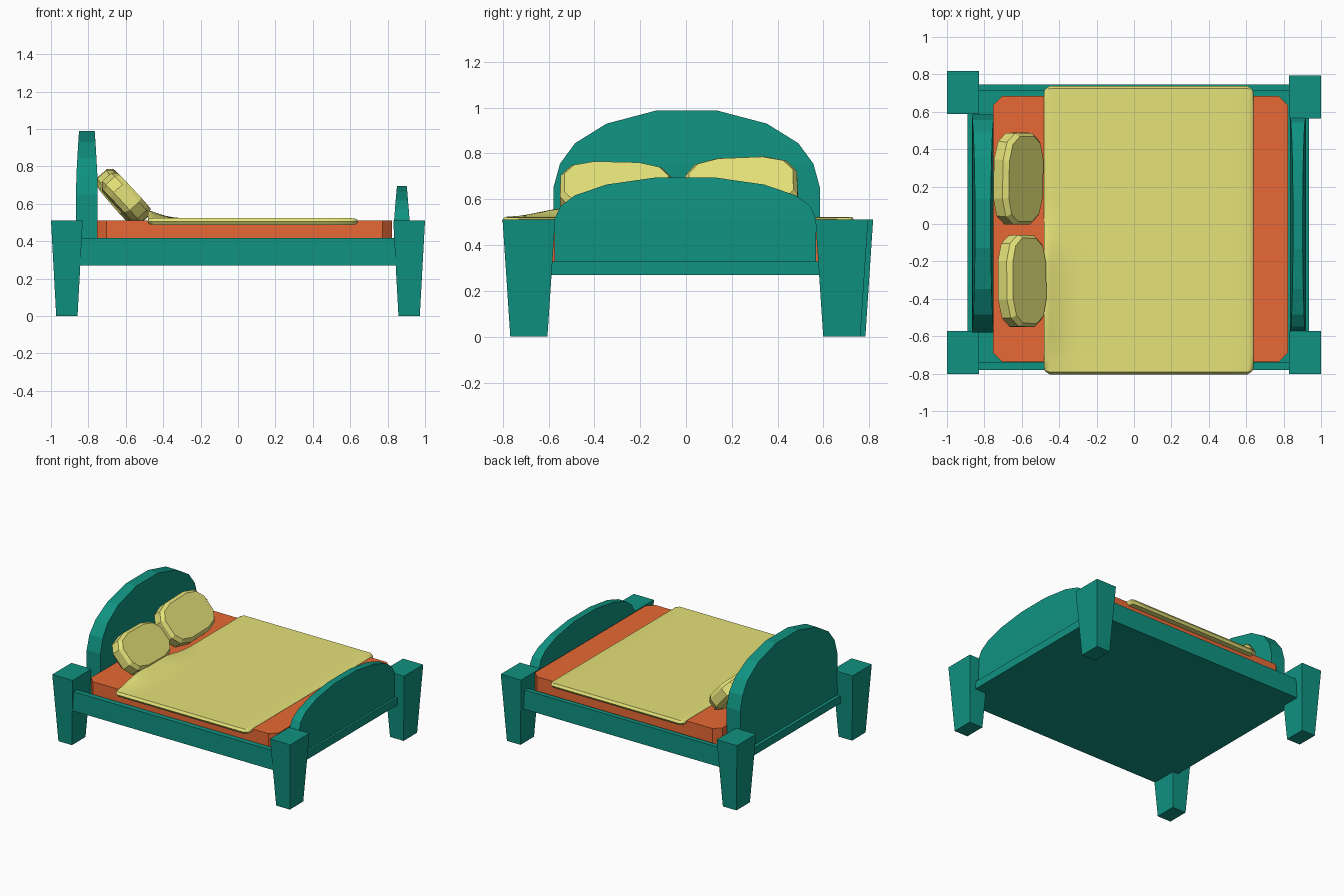
import bpy, bmesh, math
from mathutils import Matrix, Vector

if "Cube" in bpy.data.objects:
    bpy.data.objects.remove(bpy.data.objects["Cube"])


def material(name, rgb):
    m = bpy.data.materials.new(name)
    m.diffuse_color = (*rgb, 1)
    m.use_nodes = True
    m.node_tree.nodes["Principled BSDF"].inputs["Base Color"].default_value = m.diffuse_color
    return m


TEAL = material("teal_wood", (0.005, 0.29, 0.22))
ORANGE = material("orange_mattress", (0.80, 0.14, 0.035))
YELLOW = material("yellow_fabric", (0.78, 0.76, 0.19))


def loft(name, rings, mat, matrix=None):
    """Closed solid through a stack of rings with equal point counts."""
    bm = bmesh.new()
    rows = [[bm.verts.new(p) for p in ring] for ring in rings]
    n = len(rows[0])
    for a, b in zip(rows, rows[1:]):
        for i in range(n):
            j = (i + 1) % n
            bm.faces.new((a[i], a[j], b[j], b[i]))
    bm.faces.new(rows[0][::-1])
    bm.faces.new(rows[-1])
    bmesh.ops.recalc_face_normals(bm, faces=bm.faces)
    if matrix:
        bm.transform(matrix)
    me = bpy.data.meshes.new(name)
    bm.to_mesh(me)
    bm.free()
    me.materials.append(mat)
    ob = bpy.data.objects.new(name, me)
    bpy.context.collection.objects.link(ob)
    return ob


def rect(x0, x1, y0, y1, z):
    return [(x0, y0, z), (x1, y0, z), (x1, y1, z), (x0, y1, z)]


def box(name, x0, x1, y0, y1, z0, z1, mat):
    return loft(name, [rect(x0, x1, y0, y1, z) for z in (z0, z1)], mat)


# Tapered corner legs
for name, x, y in (("head_leg_front", -0.915, -0.686), ("head_leg_back", -0.915, 0.702),
                   ("foot_leg_front", 0.915, -0.686), ("foot_leg_back", 0.915, 0.68)):
    loft(name, [rect(x - a, x + a, y - b, y + b, z)
                for a, b, z in ((0.057, 0.081, 0), (0.085, 0.115, 0.512))], TEAL)

# Bed base and side rails
box("bed_base", -0.89, 0.935, -0.78, 0.745, 0.27, 0.328, TEAL)
box("side_rail_front", -0.89, 0.935, -0.78, -0.74, 0.328, 0.417, TEAL)
box("side_rail_back", -0.89, 0.935, 0.71, 0.745, 0.328, 0.417, TEAL)


# Arched boards: rows of (half width, height, half thickness)
def board(name, x, y, rows):
    loft(name, [rect(x - t, x + t, y - w, y + w, z) for w, z, t in rows], TEAL)


board("headboard", -0.808, 0.003,
      [(0.582, 0.328, 0.058), (0.582, 0.65, 0.058), (0.553, 0.755, 0.056),
       (0.487, 0.845, 0.051), (0.35, 0.93, 0.046), (0.13, 0.988, 0.042)])
board("footboard", 0.876, -0.003,
      [(0.57, 0.328, 0.043), (0.57, 0.515, 0.041), (0.545, 0.57, 0.037),
       (0.482, 0.617, 0.033), (0.345, 0.664, 0.029), (0.13, 0.695, 0.026)])

# Mattress with clipped corners
x0, x1, y0, y1, c = -0.753, 0.823, -0.738, 0.685, 0.05
plan = [(x0 + c, y0), (x1 - c, y0), (x1, y0 + c), (x1, y1 - c),
        (x1 - c, y1), (x0 + c, y1), (x0, y1 - c), (x0, y0 + c)]
loft("mattress", [[(x, y, z) for x, y in plan] for z in (0.328, 0.512)], ORANGE)


# Faceted pillows leaning against the headboard
def pillow(name, centre, tilt, yaw, roll, height):
    outline = []
    for k in range(12):
        a = math.tau * (k + 0.5) / 12
        ca, sa = math.cos(a), math.sin(a)
        outline.append((math.copysign(abs(ca) ** 0.65, ca) * height / 2,
                        math.copysign(abs(sa) ** 0.65, sa) * 0.25))
    rings = [[(u * s, v * (s + 1) / 2, t) for u, v in outline]
             for t, s in ((-0.06, 0.78), (-0.03, 1), (0.035, 1), (0.06, 0.86))]
    m = (Matrix.Translation(Vector(centre)) @ Matrix.Rotation(math.radians(yaw), 4, 'Z')
         @ Matrix.Rotation(math.radians(tilt), 4, 'Y')
         @ Matrix.Rotation(math.radians(roll), 4, 'Z'))
    loft(name, rings, YELLOW, m)


pillow("pillow_back", (-0.622, 0.243, 0.638), 49, -3, 3, 0.33)
pillow("pillow_front", (-0.602, -0.305, 0.627), 47, 2, -2, 0.31)


# Blanket: cross-sections along x, lifted towards the front pillow
def smooth(a, b, v):
    t = min(1, max(0, (v - a) / (b - a)))
    return t * t * (3 - 2 * t)


def lift(x, y):
    across = smooth(-0.80, -0.5, y) * (1 - smooth(-0.25, 0.1, y))
    return 0.046 * max(0, 1 - (x + 0.48) / 0.2) ** 2 * across


def blanket_ring(x, inset, half):
    ya, yb = -0.804 + inset, 0.737 - inset
    ys = [ya + 0.012 + (yb - ya - 0.024) * i / 24 for i in range(25)]
    mid = 0.505
    top = [(x, y, mid + half + lift(x, y)) for y in ys]
    low = [(x, y, mid - half + lift(x, y)) for y in reversed(ys)]
    return [(x, ya, mid)] + top + [(x, yb, mid)] + low


ends = [(0, 0.03, 0.008), (0.008, 0.015, 0.015), (0.03, 0, 0.018)]
sections = [(-0.482 + d, i, h) for d, i, h in ends]
sections += [(x, 0, 0.018) for x in (-0.42, -0.385, -0.35, -0.31, -0.27, -0.1, 0.1, 0.3, 0.5)]
sections += [(0.638 - d, i, h) for d, i, h in reversed(ends)]
blanket = loft("blanket", [blanket_ring(*s) for s in sections], YELLOW)
bpy.context.view_layer.objects.active = blanket
blanket.select_set(True)
bpy.ops.object.shade_smooth_by_angle(angle=math.radians(40))
